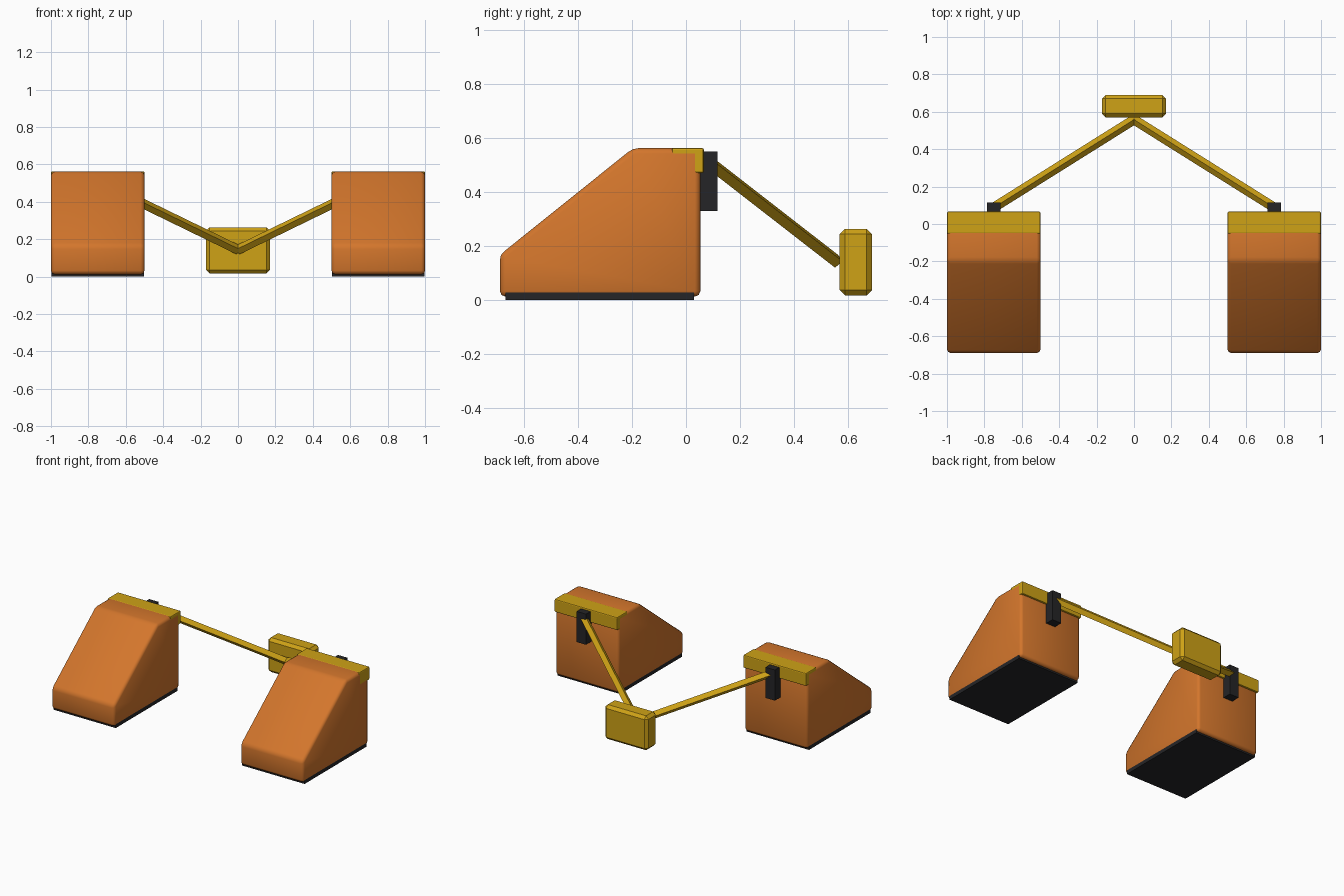
import bpy, bmesh
from mathutils import Vector

if "Cube" in bpy.data.objects:
    bpy.data.objects.remove(bpy.data.objects["Cube"])


def material(name, color):
    m = bpy.data.materials.new(name)
    m.diffuse_color = (*color, 1)
    m.use_nodes = True
    m.node_tree.nodes["Principled BSDF"].inputs["Base Color"].default_value = m.diffuse_color
    return m


ORANGE = material("orange plastic", (0.65, 0.18, 0.025))
YELLOW = material("yellow paint", (0.62, 0.36, 0.008))
BLACK = material("black rubber", (0.018, 0.018, 0.02))


def finish(name, bm, mat, bevel=0.0):
    bmesh.ops.recalc_face_normals(bm, faces=bm.faces)
    me = bpy.data.meshes.new(name)
    bm.to_mesh(me)
    bm.free()
    me.materials.append(mat)
    ob = bpy.data.objects.new(name, me)
    bpy.context.collection.objects.link(ob)
    if bevel:
        mod = ob.modifiers.new("bevel", 'BEVEL')
        mod.width = bevel
        mod.segments = 2
        mod.limit_method = 'ANGLE'
        mod.angle_limit = 0.5
    return ob


def box(name, lo, hi, mat, bevel=0.0):
    lo, hi = Vector(lo), Vector(hi)
    bm = bmesh.new()
    bmesh.ops.create_cube(bm, size=1)
    for v in bm.verts:
        v.co = (lo + hi) / 2 + v.co * (hi - lo)
    return finish(name, bm, mat, bevel)


def wedge(name, x0, x1, profile, mat, bevel):
    bm = bmesh.new()
    face = bm.faces.new([bm.verts.new((x0, y, z)) for y, z in profile])
    ext = bmesh.ops.extrude_face_region(bm, geom=[face])
    for v in ext["geom"]:
        if isinstance(v, bmesh.types.BMVert):
            v.co.x = x1
    return finish(name, bm, mat, bevel)


def rod(name, a, b, radius, mat):
    a, b = Vector(a), Vector(b)
    bm = bmesh.new()
    bmesh.ops.create_cone(bm, cap_ends=True, segments=4, radius1=radius,
                          radius2=radius, depth=(b - a).length)
    q = (b - a).to_track_quat('Z', 'Y')
    for v in bm.verts:
        v.co = (a + b) / 2 + q @ v.co
    return finish(name, bm, mat)


PROFILE = [(-0.69, 0.012), (-0.69, 0.167), (-0.197, 0.562),
           (0.053, 0.562), (0.053, 0.012)]

for s, side in ((-1, "left"), (1, "right")):
    # Wedge block and its rubber foot
    x0, x1 = sorted((s * 0.5, s * 1.0))
    body = wedge(side + "_wedge", x0, x1, PROFILE, ORANGE, 0.02)
    for p in body.data.polygons:
        p.use_smooth = True
    box(side + "_rubber_base", (x0 + 0.002, -0.67, 0), (x1 - 0.002, 0.03, 0.032), BLACK)
    # Yellow cap along the rear top edge
    box(side + "_cap_strip", (x0, -0.052, 0.47), (x1, 0.066, 0.563), YELLOW, 0.007)
    # Bracket and arm
    box(side + "_bracket", (s * 0.75 - 0.037, 0.05, 0.33),
        (s * 0.75 + 0.037, 0.116, 0.55), BLACK)
    rod(side + "_arm", (s * 0.75, 0.088, 0.508), (0, 0.558, 0.143), 0.026, YELLOW)

# Central block joining both arms
block = box("handle_block", (-0.172, 0.57, 0.016), (0.172, 0.69, 0.263), YELLOW, 0.02)
block.modifiers["bevel"].segments = 1
